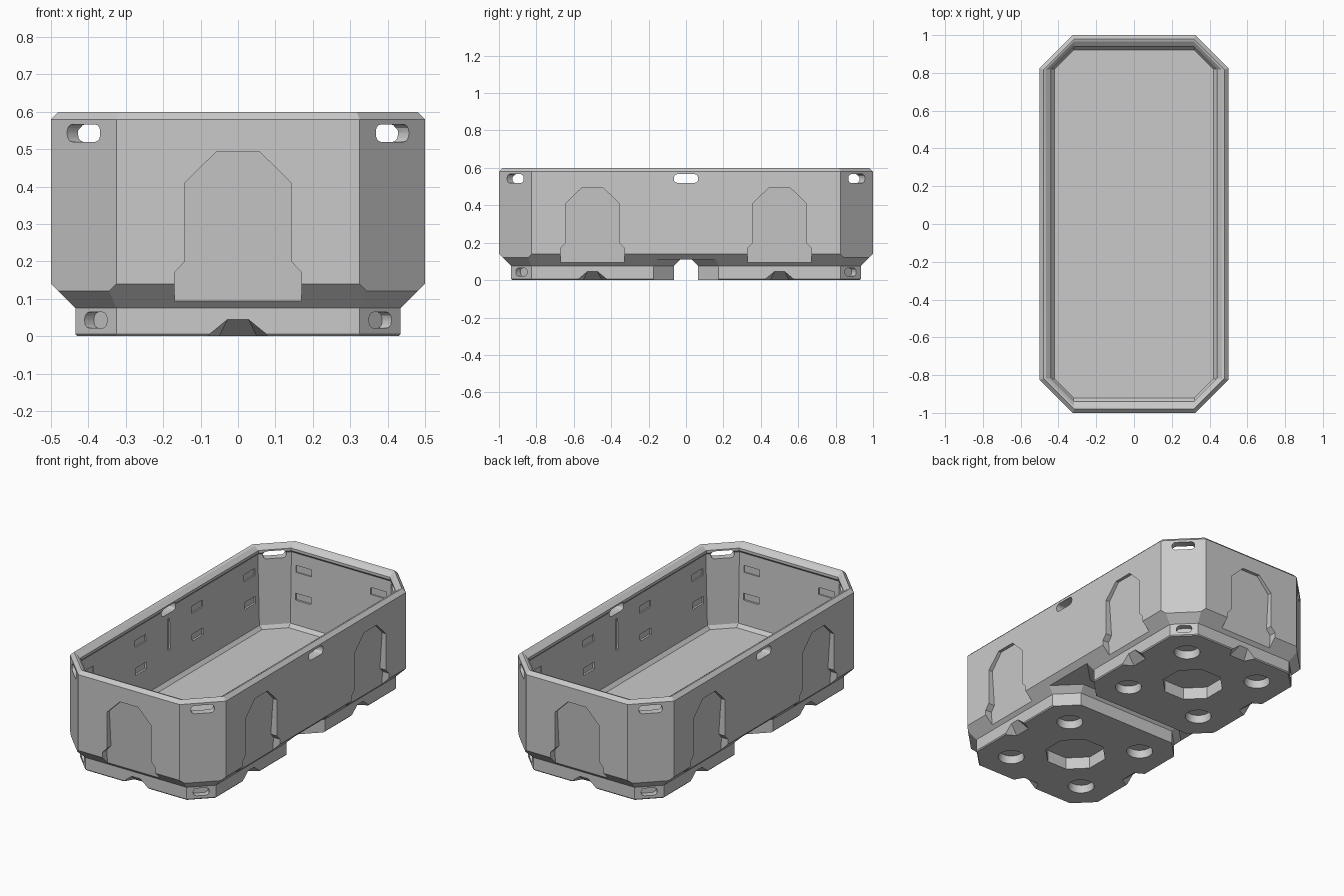
import bpy, bmesh
from math import pi, cos, sin, radians
from mathutils import Matrix, Vector

old = bpy.data.objects.get("Cube")
if old:
    bpy.data.objects.remove(old, do_unlink=True)

grey = bpy.data.materials.new("moulded_grey")
grey.use_nodes = True
tone = (0.59, 0.59, 0.59, 1)
grey.diffuse_color = tone
grey.node_tree.nodes["Principled BSDF"].inputs["Base Color"].default_value = tone


def finish(name, bm):
    bmesh.ops.recalc_face_normals(bm, faces=bm.faces)
    mesh = bpy.data.meshes.new(name)
    bm.to_mesh(mesh)
    bm.free()
    mesh.materials.append(grey)
    ob = bpy.data.objects.new(name, mesh)
    bpy.context.collection.objects.link(ob)
    return ob


def loft(bm, rings):
    """Skin a stack of equal-length rings and cap both ends."""
    loops = [[bm.verts.new(p) for p in ring] for ring in rings]
    n = len(loops[0])
    for a, b in zip(loops, loops[1:]):
        for i in range(n):
            bm.faces.new((a[i], a[(i + 1) % n], b[(i + 1) % n], b[i]))
    bm.faces.new(loops[0][::-1])
    bm.faces.new(loops[-1])


def hull(bm, points):
    verts = [bm.verts.new(p) for p in points]
    bmesh.ops.convex_hull(bm, input=verts)


def octagon(half, flat, z):
    """Long octagon; half and flat are the x values, y is 0.5 longer."""
    h, f, H, F = half, flat, half + 0.5, flat + 0.5
    quarter = [(h, F), (f, H)]
    pts = quarter + [(-x, y) for x, y in quarter[::-1]]
    pts += [(-x, -y) for x, y in pts]
    return [(x, y, z) for x, y in pts]


def wall_frame(x, y, angle):
    """Local axes: u along the wall, v up, w outward."""
    u, n = Vector((-sin(angle), cos(angle), 0)), Vector((cos(angle), sin(angle), 0))
    m = Matrix((u, Vector((0, 0, 1)), n)).transposed().to_4x4()
    return Matrix.Translation((x, y, 0)) @ m


def prism(bm, profile, frame, w0, w1):
    loft(bm, [[frame @ Vector((u, v, w)) for u, v in profile] for w in (w0, w1)])


def box_profile(u, v, half_u, half_v):
    return [(u + a * half_u, v + b * half_v) for a, b in ((1, 1), (-1, 1), (-1, -1), (1, -1))]


def slot(width, height, z):
    """Rounded slot outline."""
    r = height * 0.42
    pts = []
    for k, (sx, sy) in enumerate(((1, 1), (-1, 1), (-1, -1), (1, -1))):
        for j in range(4):
            a = k * pi / 2 + j * pi / 6
            pts.append((sx * (width / 2 - r) + r * cos(a),
                        z + sy * (height / 2 - r) + r * sin(a)))
    return pts


def cut(target, bm):
    cutter = finish("cutter", bm)
    cutter.hide_render = True
    mod = target.modifiers.new("cut", "BOOLEAN")
    mod.operation, mod.solver, mod.object = "DIFFERENCE", "EXACT", cutter
    bpy.context.view_layer.update()
    mesh = bpy.data.meshes.new_from_object(
        target.evaluated_get(bpy.context.evaluated_depsgraph_get()))
    target.modifiers.clear()
    target.data = mesh
    bpy.data.objects.remove(cutter, do_unlink=True)


# Tub: outer skin from the foot up, over the overhanging rim and down to the floor
bm = bmesh.new()
loft(bm, [octagon(*r) for r in (
    (0.43, 0.323, 0), (0.435, 0.325, 0.006), (0.435, 0.325, 0.075),
    (0.481, 0.344, 0.121), (0.5, 0.325, 0.14), (0.5, 0.325, 0.58),
    (0.48, 0.317, 0.6), (0.465, 0.317, 0.595), (0.44, 0.317, 0.575),
    (0.44, 0.317, 0.56), (0.447, 0.32, 0.55), (0.437, 0.32, 0.14), (0.42, 0.32, 0.12))])
tub = finish("tub", bm)

# Walls that carry an arched recess: two per long side, one per end
walls = [wall_frame(s * 0.5, y, 0 if s > 0 else pi) for s in (1, -1) for y in (-0.5, 0.5)]
walls += [wall_frame(0, s, s * pi / 2) for s in (1, -1)]
corners = [(sx, sy, {(1, 1): 45, (-1, 1): 135, (-1, -1): 225, (1, -1): 315}[sx, sy])
           for sx in (1, -1) for sy in (1, -1)]

bm = bmesh.new()
half_arch = [(0.17, 0.08), (0.17, 0.17), (0.142, 0.2), (0.142, 0.41), (0.058, 0.493)]
arch = half_arch + [(-u, v) for u, v in half_arch[::-1]]
lean = Matrix.Identity(4)
lean[2][1] = 0.07
for frame in walls:
    # Arched recess, deeper at its foot
    prism(bm, arch, frame @ lean, -0.053, 0.05)
    # Wedge notch in the foot edge
    hull(bm, [frame @ Vector((s * u, v, w - 0.065)) for s in (1, -1) for u, v, w in (
        (0.095, -0.01, 0.05), (0.028, 0.045, 0.05), (0.095, -0.01, 0),
        (0.028, 0.045, 0), (0.055, -0.01, -0.07))])
    # Shallow pockets on the inside
    for u in (-0.24, 0.24):
        for z in (0.3, 0.46):
            prism(bm, box_profile(u, z, 0.05, 0.02), frame, -0.08, -0.048)
# Hand slots through the corners and long sides, pockets in the foot corners
for sx, sy, deg in corners:
    prism(bm, slot(0.125, 0.047, 0.543),
          wall_frame(sx * 0.4125, sy * 0.9125, radians(deg)), -0.12, 0.05)
    prism(bm, slot(0.085, 0.043, 0.043),
          wall_frame(sx * 0.38, sy * 0.88, radians(deg)), -0.035, 0.05)
for s in (1, -1):
    frame = wall_frame(s * 0.5, 0, 0 if s > 0 else pi)
    prism(bm, slot(0.13, 0.047, 0.543), frame, -0.1, 0.05)
    # Upright groove inside the middle of the long wall
    prism(bm, box_profile(0, 0.4, 0.01, 0.09), frame, -0.08, -0.048)
# Round sockets and octagonal recesses under the feet
for cy in (-0.5, 0.5):
    for dx in (-0.25, 0.25):
        for dy in (-0.25, 0.25):
            loft(bm, [[(dx + r * cos(k * pi / 12), cy + dy + r * sin(k * pi / 12), z)
                       for k in range(24)] for r, z in ((0.073, -0.01), (0.066, 0.045))])
    loft(bm, [[(0.17 * cos((k + 0.5) * pi / 4), cy + 0.17 * sin((k + 0.5) * pi / 4), z)
               for k in range(8)] for z in (-0.01, 0.07)])
cut(tub, bm)

# Channel between the feet, then its flared mouths
levels = ((-0.01, 0.065, 0.325), (0.075, 0.065, 0.325), (0.11, 0.03, 0.3395))
bm = bmesh.new()
hull(bm, [(sx * 0.6, sy * y, z) for z, y, _ in levels for sx in (1, -1) for sy in (1, -1)])
cut(tub, bm)
bm = bmesh.new()
for sx in (1, -1):
    hull(bm, [(sx * (x + e), sy * (y + e), z)
              for z, y, x in levels for e in (0, 0.3) for sy in (1, -1)])
cut(tub, bm)

bpy.ops.object.select_all(action="DESELECT")
tub.select_set(True)
bpy.context.view_layer.objects.active = tub
bpy.ops.object.shade_smooth_by_angle(angle=radians(20))
